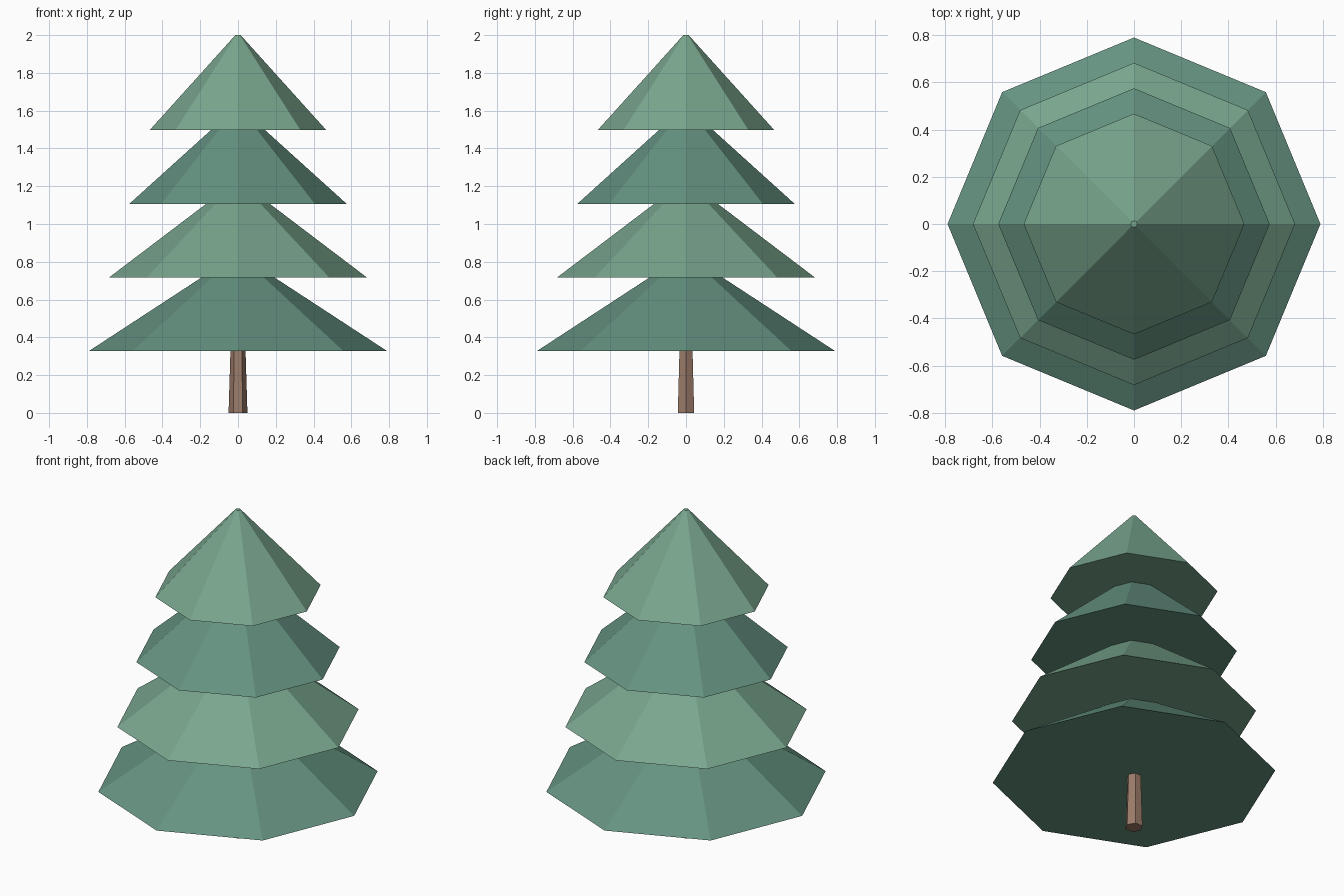
import bpy, math

if "Cube" in bpy.data.objects:
    bpy.data.objects.remove(bpy.data.objects["Cube"])


def material(name, rgb):
    m = bpy.data.materials.new(name)
    m.diffuse_color = (*rgb, 1)
    m.use_nodes = True
    m.node_tree.nodes["Principled BSDF"].inputs["Base Color"].default_value = m.diffuse_color
    return m


def frustum(name, sides, r_low, r_high, z_low, z_high, mat, turn=0.0):
    bpy.ops.mesh.primitive_cone_add(vertices=sides, radius1=r_low, radius2=r_high,
                                    depth=z_high - z_low,
                                    location=(0, 0, (z_low + z_high) / 2),
                                    rotation=(0, 0, turn))
    ob = bpy.context.object
    ob.name = name
    ob.data.materials.append(mat)
    return ob


bark = material("bark", (0.33, 0.20, 0.14))
dark_green = material("dark_green", (0.13, 0.29, 0.22))
light_green = material("light_green", (0.19, 0.38, 0.27))

# Tapered six-sided trunk, corners on the x axis
frustum("trunk", 6, 0.05, 0.039, 0.0, 0.36, bark, math.pi / 2)

# Four overlapping eight-sided foliage tiers, alternating greens
for i in range(4):
    z = 0.327 + 0.39 * i
    frustum(f"foliage_tier_{i + 1}", 8, 0.79 - 0.1075 * i, 0.014,
            z, 2.0 if i == 3 else z + 0.507,
            light_green if i % 2 else dark_green)

# The top tier shares the lighter green of the second tier
